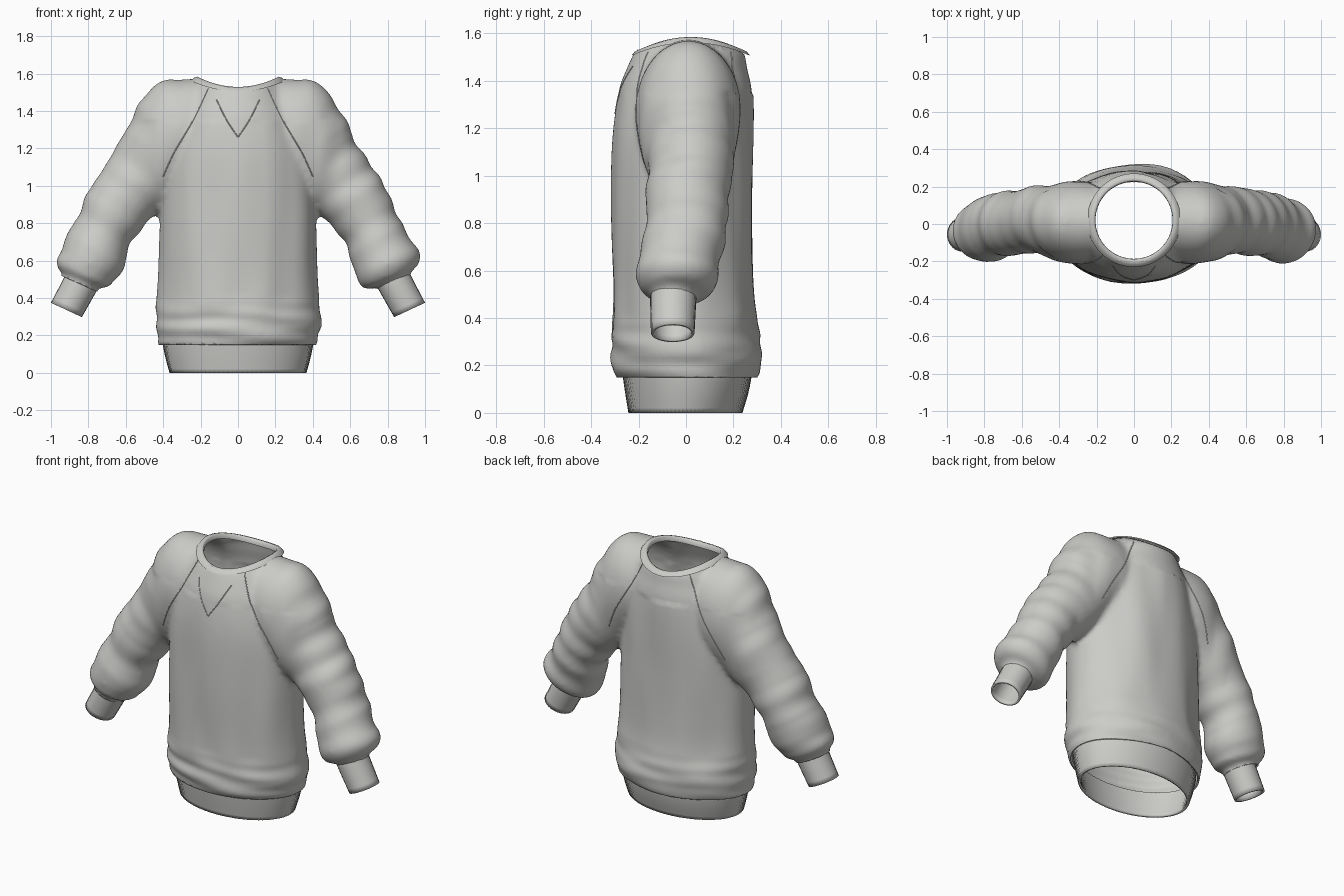
import bpy, bmesh, math
from mathutils import Vector, noise
from mathutils.bvhtree import BVHTree

if "Cube" in bpy.data.objects:
    bpy.data.objects.remove(bpy.data.objects["Cube"])

fabric = bpy.data.materials.new("grey fabric")
fabric.use_nodes = True
fabric.diffuse_color = (0.6, 0.6, 0.58, 1)
fabric.node_tree.nodes["Principled BSDF"].inputs["Base Color"].default_value = (0.6, 0.6, 0.58, 1)


def add_object(name, bm):
    bmesh.ops.recalc_face_normals(bm, faces=bm.faces)
    mesh = bpy.data.meshes.new(name)
    bm.to_mesh(mesh)
    bm.free()
    mesh.materials.append(fabric)
    obj = bpy.data.objects.new(name, mesh)
    bpy.context.collection.objects.link(obj)
    mesh.shade_smooth()
    return obj


def smooth_rows(rows, steps):
    """Catmull-Rom interpolation of the rows of a profile."""
    out = []
    for i in range(len(rows) - 1):
        a, b = rows[max(i - 1, 0)], rows[i]
        c, d = rows[i + 1], rows[min(i + 2, len(rows) - 1)]
        for s in range(steps):
            t = s / steps
            out.append([q + 0.5 * t * (r - p + t * (2*p - 5*q + 4*r - e + t * (3*(q - r) + e - p)))
                        for p, q, r, e in zip(a, b, c, d)])
    return out + [rows[-1]]


def loft(bm, rings, segments=64, rib=0.0, caps=True):
    """Skin elliptical rings given as (centre, half axis u, half axis v)."""
    loops = []
    for centre, u, v in rings:
        loop = []
        for i in range(segments):
            a = math.tau * i / segments
            r = 1 - rib * (i % 2)
            loop.append(bm.verts.new(centre + r * (u * math.cos(a) + v * math.sin(a))))
        loops.append(loop)
    for lo, hi in zip(loops, loops[1:]):
        for i in range(segments):
            j = (i + 1) % segments
            bm.faces.new((lo[i], lo[j], hi[j], hi[i]))
    if caps:
        bm.faces.new(loops[0])
        bm.faces.new(loops[-1])


def level_ring(z, half_x, front, back):
    return Vector((0, (front + back) / 2, z)), Vector((half_x, 0, 0)), Vector((0, (back - front) / 2, 0))


def sleeve_ring(side, ox, oz, ix, iz, y, depth):
    outer, inner = Vector((side * ox, y, oz)), Vector((side * ix, y, iz))
    return (outer + inner) / 2, (outer - inner) / 2, Vector((0, depth, 0))


def thicken(obj, amount):
    mod = obj.modifiers.new("thickness", "SOLIDIFY")
    mod.thickness = amount
    mod.offset = -1


# Torso: height, half width, front, back
torso = [(.12, .41, -.27, .28), (.2, .432, -.315, .318), (.3, .442, -.315, .315), (.5, .428, -.31, .285),
         (.85, .418, -.314, .283), (1.15, .40, -.31, .283), (1.35, .34, -.285, .278),
         (1.45, .29, -.25, .258), (1.53, .24, -.21, .24), (1.585, .17, -.15, .17)]
# Sleeve: outer x, outer z, inner x, inner z, y, half depth
sleeve = [(.13, 1.58, .15, 1.05, .01, .19), (.30, 1.568, .25, 1.0, .01, .22), (.41, 1.56, .33, .93, .01, .215),
          (.505, 1.47, .37, .88, .01, .20), (.605, 1.29, .42, .855, .02, .182), (.70, 1.12, .47, .82, .015, .175),
          (.765, 1.03, .52, .765, .01, .175), (.86, .84, .575, .68, -.005, .172),
          (.925, .71, .61, .57, -.03, .173), (.972, .625, .635, .515, -.038, .17),
          (.965, .57, .68, .455, -.045, .145), (.93, .525, .745, .45, -.052, .10), (.95, .48, .77, .41, -.055, .096)]

bm = bmesh.new()
loft(bm, [level_ring(*row) for row in smooth_rows(torso, 5)])
for side in (-1, 1):
    loft(bm, [sleeve_ring(side, *row) for row in smooth_rows(sleeve, 5)])
draft = add_object("draft_body", bm)

# Fuse torso and sleeves into one cloth surface
remesh = draft.modifiers.new("fuse", "REMESH")
remesh.mode = "VOXEL"
remesh.voxel_size = 0.016
relax = draft.modifiers.new("relax", "SMOOTH")
relax.factor = 0.5
relax.iterations = 8
bpy.context.view_layer.update()
fused = bpy.data.meshes.new_from_object(draft.evaluated_get(bpy.context.evaluated_depsgraph_get()))
bm = bmesh.new()
bm.from_mesh(fused)
bpy.data.objects.remove(draft)
bpy.data.meshes.remove(fused)

# Soft folds: across the sleeves, down the torso, around the blouse above the hem
bm.normal_update()
for v in bm.verts:
    x, y, z = v.co
    along = abs(x) * 0.52 - z * 0.85
    arm = min(max((abs(x) - 0.44) / 0.12, 0), 1)
    low = min(max((0.42 - z) / 0.12, 0), 1)
    side = 5 if x > 0 else 0
    fold = 0.020 * arm * noise.noise(Vector((along * 9 + side, y * 2.5, side)))
    if z < 1.35:
        fold += 0.012 * (1 - arm) * (1 - low) * noise.noise(Vector((x * 7, y * 5, z * 1.5)))
    fold += 0.014 * low * (1 - arm) * noise.noise(Vector((x * 3, y * 3, z * 16)))
    v.co += v.normal * fold

# Open the hem, the wrists and the neck
bmesh.ops.bisect_plane(bm, geom=bm.verts[:] + bm.edges[:] + bm.faces[:], plane_co=(0, 0, .15),
                       plane_no=(0, 0, -1), clear_outer=True)
for side in (-1, 1):
    faces = [f for f in bm.faces if f.calc_center_median().x * side > .6 and f.calc_center_median().z < .65]
    geom = set(faces) | {e for f in faces for e in f.edges} | {v for f in faces for v in f.verts}
    bmesh.ops.bisect_plane(bm, geom=list(geom), plane_co=(side * .845, 0, .475),
                           plane_no=(side * .4, 0, -.9), clear_outer=True)
NECK = Vector((0, .02, 0))


def neck_height(y, drop=0.0):
    return 1.582 - 1.25 * (y - NECK.y) ** 2 - drop


hole = [f for f in bm.faces if f.calc_center_median().z > 1.4
        and (f.calc_center_median().xy - NECK.xy).length < .222]
bmesh.ops.delete(bm, geom=hole, context="FACES")
for v in bm.verts:
    if v.is_boundary and v.co.z > 1.4:
        d = (v.co.xy - NECK.xy).normalized() * .222
        v.co = (d.x, d.y + NECK.y, neck_height(d.y + NECK.y, .006))
bmesh.ops.recalc_face_normals(bm, faces=bm.faces)
surface = BVHTree.FromBMesh(bm)
body = add_object("sweater_body", bm)
thicken(body, .012)

# Ribbed hem band
bm = bmesh.new()
hem = [(.175, .402, -.268, .275), (.15, .402, -.266, .276), (.08, .388, -.256, .262), (0, .366, -.243, .238)]
loft(bm, [level_ring(*row) for row in smooth_rows(hem, 3)], 180, .008, False)
thicken(add_object("hem_band", bm), .014)

# Ribbed cuffs
for side, name in ((1, "left_cuff"), (-1, "right_cuff")):
    bm = bmesh.new()
    cuff = [(.915, .545, .74, .47, -.052, .097), (.93, .51, .76, .43, -.054, .097), (1.0, .375, .835, .298, -.056, .092)]
    loft(bm, [sleeve_ring(side, *row) for row in smooth_rows(cuff, 4)], 72, .014, False)
    thicken(add_object(name, bm), .012)

# Collar band following the dipped neckline
bm = bmesh.new()
rows = []
for radius, drop in ((.25, .022), (.236, .004), (.218, -.002), (.207, .004), (.206, .03)):
    row = []
    for i in range(72):
        a = math.tau * i / 72
        y = NECK.y + radius * math.sin(a)
        row.append(bm.verts.new((radius * math.cos(a), y, neck_height(NECK.y + .21 * math.sin(a), drop))))
    rows.append(row)
for lo, hi in zip(rows, rows[1:]):
    for i in range(72):
        bm.faces.new((lo[i], lo[i - 1], hi[i - 1], hi[i]))
add_object("collar_band", bm)


# Stitched seams laid on the cloth
def seam(name, points, front):
    curve = bpy.data.curves.new(name, "CURVE")
    curve.dimensions = "3D"
    curve.bevel_depth = .003
    curve.bevel_resolution = 1
    path = []
    for (x, z) in smooth_rows(points, 14):
        hit = surface.ray_cast(Vector((x, -front, z)), Vector((0, front, 0)))[0]
        if hit:
            path.append(hit)
    spline = curve.splines.new("POLY")
    spline.points.add(len(path) - 1)
    for p, co in zip(spline.points, path):
        p.co = (*co, 1)
    curve.materials.append(fabric)
    bpy.context.collection.objects.link(bpy.data.objects.new(name, curve))


for side, word in ((1, "left"), (-1, "right")):
    raglan = [(side * x, z) for x, z in ((.16, 1.52), (.24, 1.35), (.34, 1.18), (.40, 1.05))]
    seam(word + "_front_raglan_seam", raglan, 1)
    seam(word + "_back_raglan_seam", raglan, -1)
    seam(word + "_neck_notch_seam", [(side * .115, 1.46), (side * .06, 1.35), (0, 1.26)], 1)
